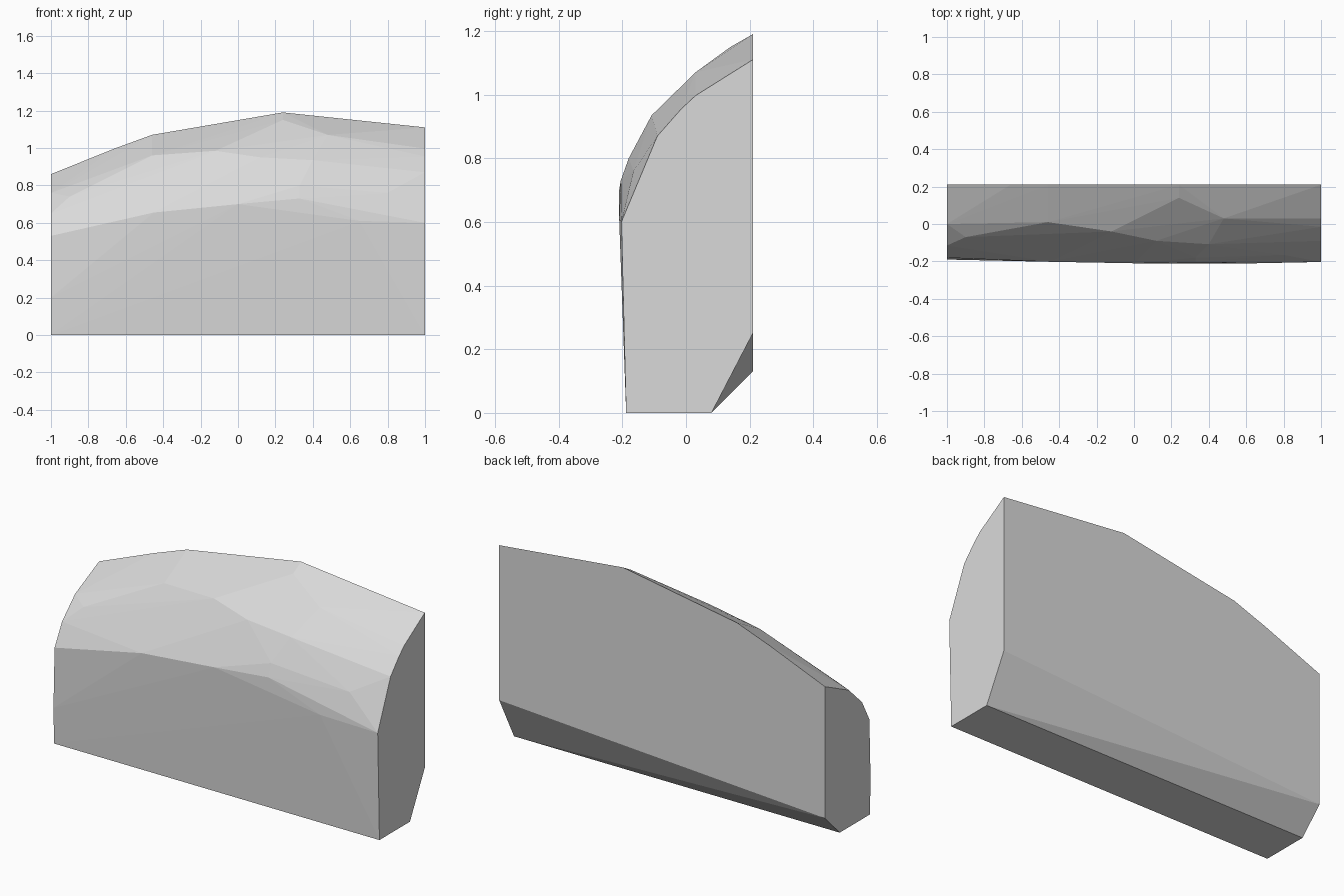
import bpy, bmesh

if "Cube" in bpy.data.objects:
    bpy.data.objects.remove(bpy.data.objects["Cube"])

# Flat-cut rock slab: a faceted hull around a few corner points
end_left = [(0.21, 0.13), (0.21, 0.86), (0.0, 0.76), (-0.115, 0.65),
            (-0.18, 0.53), (-0.19, 0.2), (-0.185, 0), (0.08, 0)]
end_right = [(0.21, 0.25), (0.21, 1.11), (0.03, 0.997), (-0.015, 0.955),
             (-0.09, 0.87), (-0.203, 0.6), (-0.188, 0), (0.08, 0)]
back_rim = [(-0.66, 0.997), (-0.46, 1.07), (0.24, 1.19)]
front_bumps = [
    (-0.9, -0.07, 0.74), (-0.68, -0.17, 0.64), (-0.45, -0.202, 0.655),
    (-0.46, 0.01, 0.96), (-0.12, -0.04, 0.985), (0.0, -0.21, 0.70),
    (0.12, -0.09, 0.95), (0.24, 0.14, 1.15), (0.33, -0.205, 0.73),
    (0.33, -0.18, 0.80), (0.4, -0.108, 0.935), (0.48, 0.03, 1.07),
    (0.65, -0.21, 0.61), (0.8, -0.165, 0.76)]

points = [(-1, y, z) for y, z in end_left] + [(1, y, z) for y, z in end_right]
points += [(x, 0.21, z) for x, z in back_rim] + front_bumps

bm = bmesh.new()
for p in points:
    bm.verts.new(p)
res = bmesh.ops.convex_hull(bm, input=bm.verts[:])
loose = [v for v in bm.verts if not v.link_faces]
bmesh.ops.delete(bm, geom=loose, context='VERTS')
bmesh.ops.recalc_face_normals(bm, faces=bm.faces[:])

mesh = bpy.data.meshes.new("rock_slab")
bm.to_mesh(mesh)
bm.free()

# Single stone colour
stone = bpy.data.materials.new("stone grey")
stone.diffuse_color = (0.7, 0.7, 0.7, 1)
stone.use_nodes = True
stone.node_tree.nodes["Principled BSDF"].inputs["Base Color"].default_value = stone.diffuse_color
mesh.materials.append(stone)
rock = bpy.data.objects.new("rock_slab", mesh)
bpy.context.collection.objects.link(rock)
